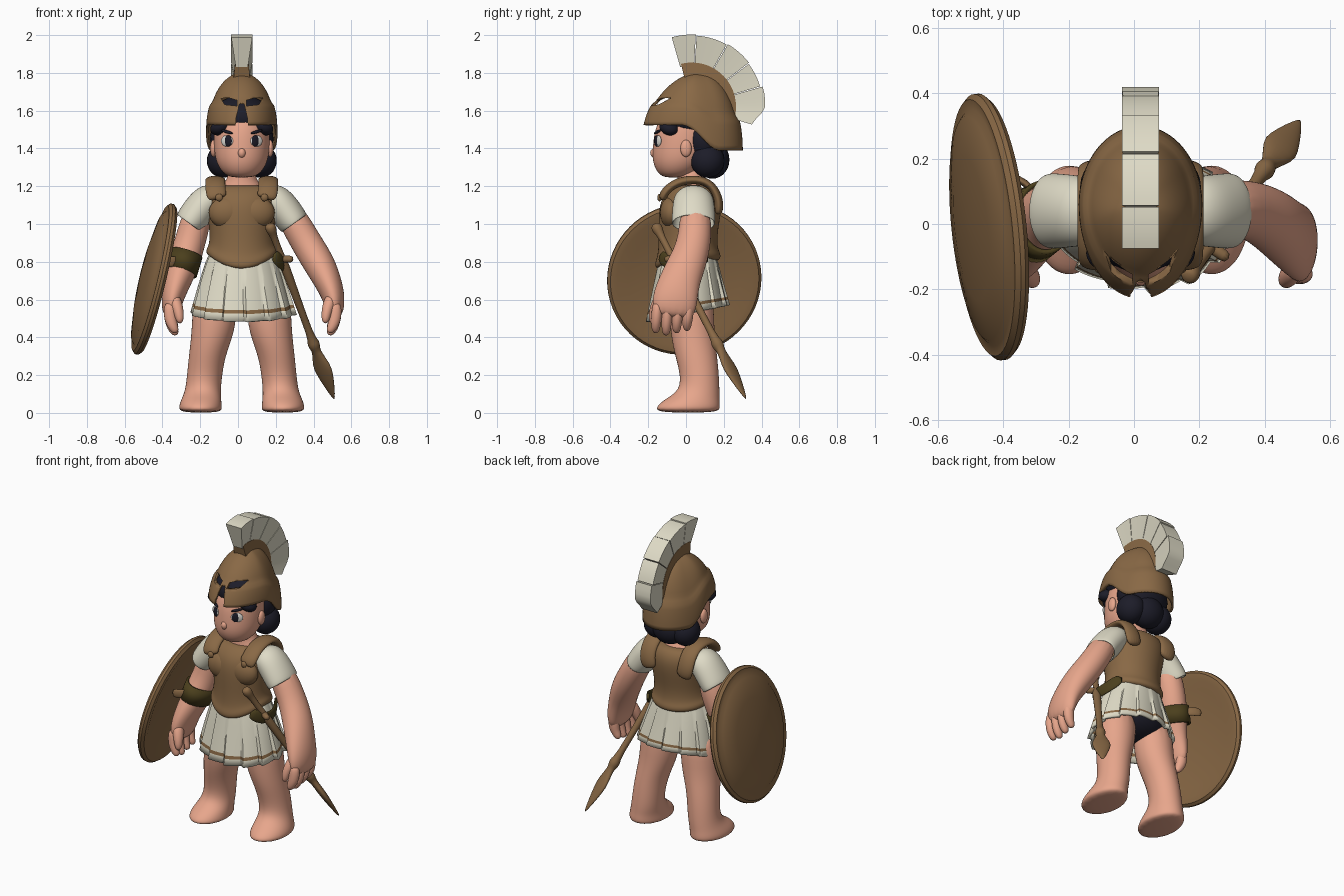
import bpy, bmesh, math
from math import sin, cos, pi, radians
from mathutils import Vector, Matrix, Euler

cube = bpy.data.objects.get("Cube")
if cube:
    bpy.data.objects.remove(cube, do_unlink=True)

MID = 0.02  # the body's own plane of symmetry
X, Y, Z = Vector((1, 0, 0)), Vector((0, 1, 0)), Vector((0, 0, 1))
SIDES = ((1, "left"), (-1, "right"))


def material(name, *rgb):
    m = bpy.data.materials.new(name)
    m.use_nodes = True
    m.diffuse_color = (*rgb, 1)
    m.node_tree.nodes["Principled BSDF"].inputs["Base Color"].default_value = (*rgb, 1)
    return m


BRONZE = material("bronze brown", 0.25, 0.14, 0.06)
SKIN = material("skin", 0.8, 0.38, 0.26)
CREAM = material("cream cloth", 0.74, 0.71, 0.57)
HAIR = material("dark hair", 0.012, 0.012, 0.022)
OLIVE = material("olive leather", 0.07, 0.05, 0.012)
WHITE = material("eye white", 0.75, 0.73, 0.68)


def finish(name, bm, mats, sub=0, thick=0):
    bmesh.ops.recalc_face_normals(bm, faces=bm.faces)
    mesh = bpy.data.meshes.new(name)
    bm.to_mesh(mesh)
    bm.free()
    for m in mats:
        mesh.materials.append(m)
    mesh.polygons.foreach_set("use_smooth", [True] * len(mesh.polygons))
    if not sub:
        mesh.set_sharp_from_angle(angle=radians(38))
    ob = bpy.data.objects.new(name, mesh)
    bpy.context.scene.collection.objects.link(ob)
    if thick:
        ob.modifiers.new("thickness", "SOLIDIFY").thickness = thick
    if sub:
        mod = ob.modifiers.new("smooth", "SUBSURF")
        mod.levels = mod.render_levels = sub
    return ob


def skin(name, mats, rings, caps=(True, True), sub=0, thick=0, pick=None):
    """Bridge a list of closed point rings."""
    bm = bmesh.new()
    rows = [[bm.verts.new(p) for p in ring] for ring in rings]
    n = len(rows[0])
    for j in range(len(rows) - 1):
        for i in range(n):
            k = (i + 1) % n
            f = bm.faces.new((rows[j][i], rows[j][k], rows[j + 1][k], rows[j + 1][i]))
            f.material_index = pick(j) if pick else 0
    for row, wanted in zip((rows[0], rows[-1]), caps):
        if wanted:
            bm.faces.new(row)
    return finish(name, bm, mats, sub, thick)


def tube(name, mat, pts, ref=Y, axis=None, n=16, sub=1, caps=(True, True), thick=0):
    """Sweep ellipses through (x, y, z, radius along ref, radius across)."""
    centres = [Vector(p[:3]) for p in pts]
    rings = []
    for i, (c, p) in enumerate(zip(centres, pts)):
        t = axis or centres[min(i + 1, len(pts) - 1)] - centres[max(i - 1, 0)]
        t = t.normalized()
        u = (ref - t * ref.dot(t)).normalized()
        w = t.cross(u)
        rings.append([c + u * p[3] * cos(a) + w * p[4] * sin(a)
                      for a in (2 * pi * k / n for k in range(n))])
    return skin(name, [mat], rings, caps, sub, thick)


def ball(name, mat, loc, size, rot=(0, 0, 0)):
    bm = bmesh.new()
    m = Matrix.LocRotScale(Vector(loc), Euler(rot), Vector(size))
    bmesh.ops.create_uvsphere(bm, u_segments=24, v_segments=14, radius=1, matrix=m)
    return finish(name, bm, [mat])


def ease(lo, hi, v):
    v = min(1, max(0, (v - lo) / (hi - lo)))
    return v * v * (3 - 2 * v)


# Legs with feet
for s, side in SIDES:
    levels = ((0.14, 0.03, 0.68, 0.12, 0.12), (0.145, 0.03, 0.45, 0.12, 0.12),
              (0.18, 0.05, 0.32, 0.1, 0.115), (0.195, 0.07, 0.22, 0.095, 0.105),
              (0.205, 0.075, 0.12, 0.095, 0.105), (0.215, 0.03, 0.07, 0.108, 0.15),
              (0.22, 0.01, 0.03, 0.118, 0.175), (0.215, 0.01, 0, 0.11, 0.165))
    tube(side + "_leg", SKIN, [(MID + s * x, y, z, a, b) for x, y, z, a, b in levels],
         X, Z, sub=2)
ball("underwear", HAIR, (MID, 0.02, 0.63), (0.2, 0.15, 0.11))

# Pleated skirt with a striped hem
PLEATS, STEPS = 14, 8


def skirt_ring(t):
    ring = []
    for k in range(PLEATS * STEPS):
        a = 2 * pi * k / (PLEATS * STEPS)
        fold = 1 + (0.02 + t * 0.08) * ((k % STEPS) / STEPS - 0.5)
        y = 0.01 + (0.14 + 0.075 * t) * fold * cos(a)
        x = MID + 0.01 * t + (0.16 + 0.115 * t ** 0.8) * fold * sin(a)
        ring.append((x, y, 0.87 - t * (0.345 - 0.2 * y)))
    return ring


skin("skirt", [CREAM, BRONZE], [skirt_ring(t) for t in (0, 0.2, 0.4, 0.6, 0.85, 0.9, 1)],
     (True, False), thick=0.015, pick=lambda j: int(j == 4))

# Breastplate, dipping at the front of the waist
plate = []
for z, rx, ry, yc, dip in ((0.83, 0.16, 0.13, 0.01, 0.07), (0.84, 0.19, 0.175, 0.01, 0.08),
                           (0.87, 0.19, 0.175, 0.01, 0.07), (0.89, 0.175, 0.16, 0.01, 0.06),
                           (0.95, 0.17, 0.155, 0.01, 0.02), (1.06, 0.185, 0.168, 0.02, 0),
                           (1.14, 0.195, 0.16, 0.03, 0), (1.19, 0.18, 0.125, 0.04, 0),
                           (1.21, 0.12, 0.09, 0.04, 0)):
    angles = [2 * pi * k / 24 for k in range(24)]
    plate.append([(MID + rx * sin(a), yc - ry * cos(a),
                   z - dip * (max(0, cos(a)) ** 2 + 0.4 * max(0, -cos(a)))) for a in angles])
skin("breastplate", [BRONZE], plate, sub=2)
for s, side in SIDES:
    x = MID + s * 0.14
    ball(side + "_chest_muscle", BRONZE, (MID + s * 0.075, -0.08, 1.06), (0.1, 0.058, 0.085))
    strap = ((x - s * 0.015, -0.125, 1.13), (x, -0.115, 1.17), (x, -0.05, 1.225),
             (x, 0.06, 1.24), (x, 0.14, 1.21), (x, 0.18, 1.12), (x - s * 0.02, 0.17, 1.05))
    tube(side + "_shoulder_strap", BRONZE, [(*p, 0.054, 0.024) for p in strap], X, sub=2)
    ball(side + "_strap_knob", BRONZE, (x - s * 0.02, -0.14, 1.14), (0.02, 0.012, 0.02))

    # Short sleeves
    tube(side + "_sleeve", CREAM,
         [(MID + s * d, 0.04, z, a, b) for d, z, a, b in
          ((0.12, 1.15, 0.09, 0.07), (0.18, 1.13, 0.11, 0.09),
           (0.23, 1.07, 0.115, 0.09), (0.28, 1.0, 0.12, 0.085))],
         sub=2, caps=(True, False), thick=0.012)

# Arms and hands
for side, xs in (("left", (0.25, 0.35, 0.425, 0.475, 0.512, 0.515)),
                 ("right", (-0.2, -0.25, -0.285, -0.32, -0.35, -0.36))):
    shape = ((0.05, 1.1, 0.085, 0.08), (0.05, 0.92, 0.09, 0.083), (0.01, 0.8, 0.102, 0.087),
             (-0.035, 0.7, 0.11, 0.075), (-0.06, 0.6, 0.125, 0.06), (-0.07, 0.5, 0.11, 0.04))
    tube(side + "_arm", SKIN, [(x, *p) for x, p in zip(xs, shape)], sub=2)
    hand = xs[-1]
    inner = -1 if side == "left" else 1
    for k in range(4):
        y = -0.15 + 0.055 * k
        tip = 0.41 + 0.012 * abs(k - 1)
        tube(f"{side}_finger_{k + 1}", SKIN,
             [(hand, y, 0.59, 0.03, 0.035), (hand, y - 0.005, 0.51, 0.031, 0.037),
              (hand + inner * 0.012, y - 0.01, tip + 0.04, 0.027, 0.03),
              (hand + inner * 0.035, y - 0.01, tip, 0.018, 0.018)], n=10, sub=2)
    tube(side + "_thumb", SKIN,
         [(hand + inner * 0.01, -0.12, 0.63, 0.04, 0.04),
          (hand + inner * 0.045, -0.165, 0.55, 0.036, 0.032),
          (hand + inner * 0.055, -0.18, 0.47, 0.02, 0.02)], n=10, sub=2)

# Neck, head and ears
tube("neck", SKIN, [(MID, 0.04, 1.12, 0.13, 0.1), (MID, 0.04, 1.2, 0.12, 0.09),
                    (MID, 0.03, 1.23, 0.075, 0.075), (MID, 0.02, 1.32, 0.07, 0.07)], X, Z, sub=2)
tube("head", SKIN, [(MID, y, z, a, b) for y, z, a, b in
                    ((-0.06, 1.245, 0.05, 0.05), (-0.05, 1.265, 0.1, 0.1),
                     (-0.03, 1.33, 0.142, 0.152), (-0.01, 1.42, 0.15, 0.167),
                     (0, 1.5, 0.15, 0.168), (0.02, 1.58, 0.135, 0.15),
                     (0.03, 1.65, 0.06, 0.07))], X, Z, n=20, sub=2)
ball("nose", SKIN, (MID, -0.163, 1.375), (0.022, 0.026, 0.028), (0.4, 0, 0))
for s, side in SIDES:
    turn = s * 0.5
    ball(side + "_ear", SKIN, (MID + s * 0.15, 0.0, 1.4), (0.018, 0.03, 0.045))
    ball(side + "_eye", WHITE, (MID + s * 0.078, -0.149, 1.44), (0.036, 0.009, 0.03), (0, 0, turn))
    ball(side + "_iris", HAIR, (MID + s * 0.072, -0.156, 1.44), (0.023, 0.008, 0.03), (0, 0, turn))
    ball(side + "_brow", HAIR, (MID + s * 0.078, -0.152, 1.488), (0.036, 0.008, 0.008),
         (0, -s * 0.25, turn))
    # Hair gathered at the sides and nape
    ball(side + "_fringe", HAIR, (MID + s * 0.115, -0.09, 1.51), (0.055, 0.05, 0.038),
         (0, s * 0.4, s * 0.7))
    ball(side + "_hair_roll", HAIR, (MID + s * 0.1, 0.115, 1.335), (0.085, 0.09, 0.09))
ball("hair_cap", HAIR, (MID, 0.03, 1.56), (0.165, 0.18, 0.12))
ball("hair_back", HAIR, (MID, 0.1, 1.45), (0.168, 0.12, 0.15))
ball("hair_bun", HAIR, (MID, 0.14, 1.34), (0.11, 0.09, 0.1))


# Helmet with a stepped brim, cut eye holes and nose slit
def helmet_point(a, t):
    step = 1 + 0.07 * ease(0.68, 0.76, t)
    r = sin(t * pi / 2)
    rim = 1.525 - 0.135 * ease(0.35, 0.75, (1 - cos(a)) / 2)
    if cos(a) > 0:
        y = 0.06 - (0.08 + 0.19 * t) * step * r * cos(a) - 0.11 * r * (1 - t) * cos(a)
    else:
        y = 0.06 - 0.225 * step * r ** 0.85 * cos(a)
    return (MID + 0.177 * step * r * sin(a), y, rim + (1.8 - rim) * cos(t * pi / 2))


helmet = skin("helmet", [BRONZE], [[helmet_point(2 * pi * k / 64, t / 24) for k in range(64)]
                                   for t in range(1, 25)], (True, False), thick=0.014)
eye = ((0.025, 1.625), (0.09, 1.632), (0.11, 1.665), (0.07, 1.668), (0.025, 1.655))
slit = ((-0.04, 1.4), (0.04, 1.4), (0.03, 1.56), (0.012, 1.635), (-0.012, 1.635), (-0.03, 1.56))
cutters = []
for outline in (eye, [(-x, z) for x, z in eye], slit):
    cutters.append(skin("helmet_cutter", [BRONZE],
                        [[(MID + x, y, z) for x, z in outline] for y in (-0.5, -0.03)]))
    cutters[-1].hide_render = True
    cut = helmet.modifiers.new("opening", "BOOLEAN")
    cut.operation, cut.solver, cut.object = "DIFFERENCE", "EXACT", cutters[-1]
bpy.context.view_layer.update()
baked = bpy.data.meshes.new_from_object(helmet.evaluated_get(bpy.context.evaluated_depsgraph_get()))
helmet.modifiers.clear()
helmet.data = baked
for c in cutters:
    bpy.data.objects.remove(c, do_unlink=True)


# Crest: curved holder and a fan of plumes
def arc_section(deg, low, high, w_low, w_high):
    a = radians(deg)
    return [(MID + x, 0.03 + r * sin(a), 1.62 + r * cos(a))
            for x, r in ((-w_low, low), (w_low, low), (w_high, high), (-w_high, high))]


skin("crest_holder", [BRONZE], [arc_section(d, 0.14, 0.235, 0.045, 0.036) for d in range(-14, 114, 6)])
bounds = (-16, 4, 30, 53, 74, 107)
for k, (start, end) in enumerate(zip(bounds, bounds[1:])):
    degrees = [start + (end - 0.7 - start) * j / 6 for j in range(7)]
    skin(f"plume_{k + 1}", [CREAM],
         [arc_section(d, 0.22, 0.383 - 0.005 * (k % 2) + 0.008 * (k == 4) - 0.06 * ease(88, 107, d),
                      0.032, 0.056) for d in degrees])

# Round shield, arm band and grip strap
normal = Vector((-0.96, -0.1, 0.23)).normalized()
centre = Vector((-0.45, -0.01, 0.71))
profile = ((-0.01, 0.02), (-0.015, 0.3), (-0.03, 0.36), (-0.03, 0.395), (-0.015, 0.41), (0.0, 0.41),
           (0.015, 0.395), (0.015, 0.365), (0.03, 0.345), (0.05, 0.22), (0.06, 0.1), (0.062, 0.01))
tube("shield", BRONZE, [(*(centre + normal * h), r, r) for h, r in profile], Y, normal, n=64, sub=0)
tube("arm_band", OLIVE, [(-0.275, 0.02, 0.845, 0.115, 0.09), (-0.305, 0.0, 0.745, 0.12, 0.09)],
     n=32, sub=0, caps=(False, False), thick=0.015)
tube("shield_strap", BRONZE,
     [(-0.4 + 0.12 * sin(a), 0.02 - 0.13 * cos(a), 0.8, 0.03, 0.012)
      for a in (pi * k / 8 for k in range(9))], Z, n=10)

# Hip belt and the slung spear-tipped sword
tube("hip_belt", OLIVE, [(x, y, z, 0.04, 0.012) for x, y, z in
                         ((0.185, -0.14, 0.84), (0.225, -0.105, 0.8), (0.25, -0.04, 0.78),
                          (0.24, 0.05, 0.79), (0.19, 0.12, 0.84))], Z, n=10)
top, tip = Vector((0.165, -0.165, 1.0)), Vector((0.51, 0.32, 0.07))
across = Vector((0.82, -0.57, 0))
stations = ((0, 0.015, 0.015), (0.01, 0.03, 0.03), (0.04, 0.03, 0.03), (0.06, 0.017, 0.017),
            (0.2, 0.019, 0.019), (0.22, 0.028, 0.028), (0.4, 0.022, 0.022), (0.65, 0.017, 0.017),
            (0.67, 0.034, 0.034), (0.7, 0.032, 0.032), (0.72, 0.02, 0.02), (0.8, 0.06, 0.022),
            (0.85, 0.056, 0.02), (0.93, 0.032, 0.013), (1, 0.004, 0.004))
tube("sword", BRONZE, [(*top.lerp(tip, f), a, b) for f, a, b in stations], across, n=12)
guard = top.lerp(tip, 0.2)
tube("sword_guard", BRONZE, [(*(guard + across * d), 0.02, 0.02) for d in (-0.07, -0.03, 0.03, 0.07)],
     Z, n=10)
